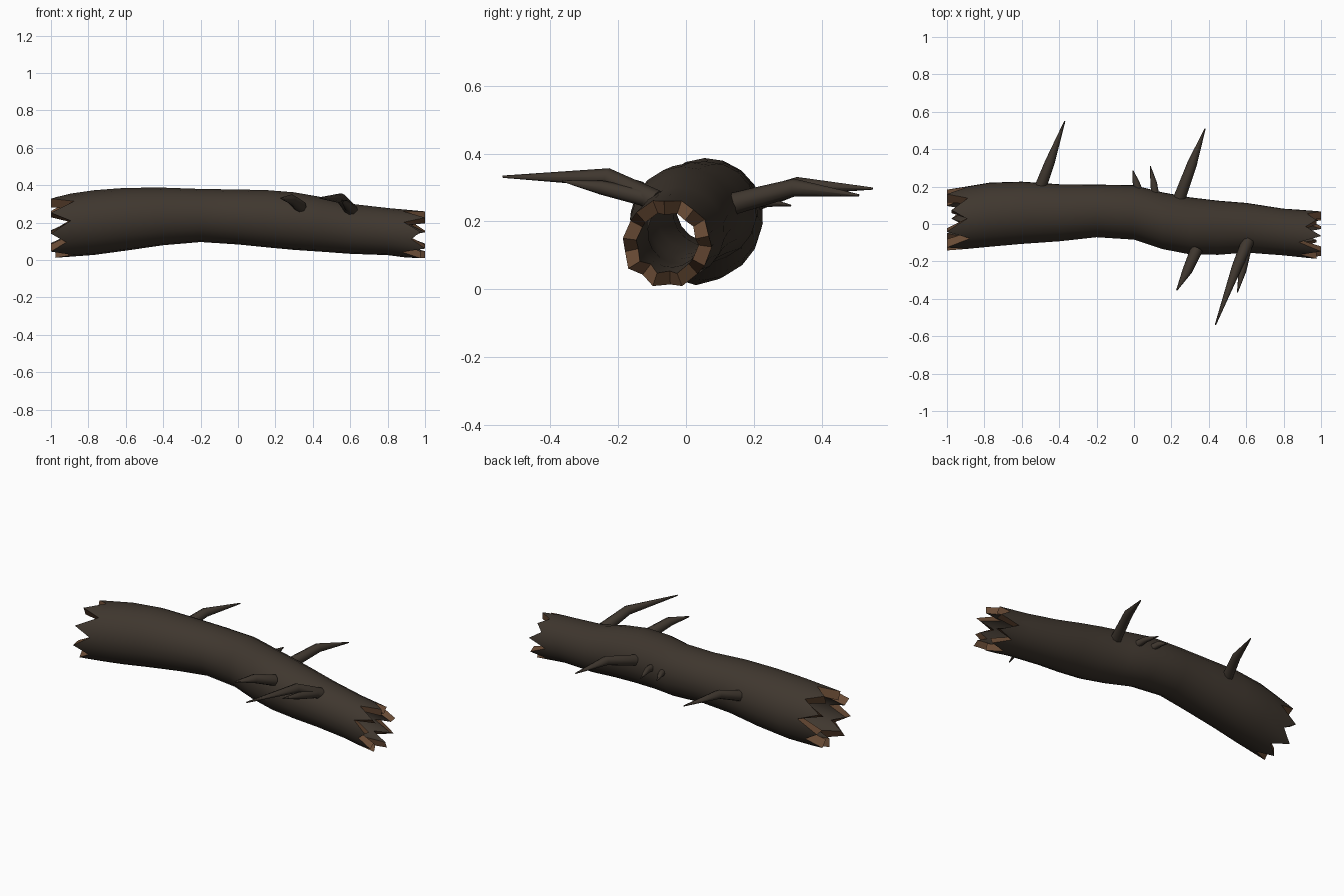
import bpy, bmesh, math, random
from mathutils import Vector

if "Cube" in bpy.data.objects:
    bpy.data.objects.remove(bpy.data.objects["Cube"])

random.seed(4)
SIDES = 18


def material(name, rgb):
    m = bpy.data.materials.new(name)
    m.diffuse_color = (*rgb, 1)
    m.use_nodes = True
    m.node_tree.nodes["Principled BSDF"].inputs["Base Color"].default_value = m.diffuse_color
    return m


bark = material("dark bark", (0.050, 0.038, 0.028))
wood = material("broken wood", (0.150, 0.075, 0.038))

# Trunk stations: x, centre y, centre z, radius
STATIONS = [(-1, .02, .175, .165), (-.77, .05, .2, .173), (-.6, .06, .218, .168),
            (-.4, .06, .233, .154), (-.2, .07, .238, .142), (0, .062, .23, .147),
            (.15, .018, .221, .153), (.3, -.01, .208, .154), (.45, -.02, .19, .146),
            (.6, -.02, .167, .134), (.8, -.043, .152, .126), (1, -.06, .13, .13)]


def section(x):
    for a, b in zip(STATIONS, STATIONS[1:]):
        if x <= b[0]:
            t = (x - a[0]) / (b[0] - a[0])
            return [p + (q - p) * t for p, q in zip(a[1:], b[1:])]


def finish(bm, name, mats, angle=40):
    bmesh.ops.recalc_face_normals(bm, faces=bm.faces)
    me = bpy.data.meshes.new(name)
    bm.to_mesh(me)
    bm.free()
    ob = bpy.data.objects.new(name, me)
    bpy.context.collection.objects.link(ob)
    for m in mats:
        me.materials.append(m)
    bpy.ops.object.select_all(action='DESELECT')
    ob.select_set(True)
    bpy.context.view_layer.objects.active = ob
    bpy.ops.object.shade_smooth_by_angle(angle=math.radians(angle))
    return ob


def jagged(sign, parity):
    """x of each side's end point: alternating tips and notches."""
    return [sign * (random.choice((1, 1, .975)) if i % 2 == parity
                    else random.uniform(.87, .93)) for i in range(SIDES)]


# Hollow trunk: outer and inner walls joined by splintered rims
xs = [jagged(-1, 0)] + [[s[0]] * SIDES for s in STATIONS[1:-1]] + [jagged(1, 1)]
bm = bmesh.new()
walls = []
for scale in (1, .69):
    wall = []
    for row in xs:
        ring = []
        for i, x in enumerate(row):
            cy, cz, r = section(x)
            a = math.radians(32 + 360 / SIDES * i)
            ring.append(bm.verts.new((x, cy + scale * r * math.cos(a),
                                      cz + scale * r * math.sin(a))))
        wall.append(ring)
    walls.append(wall)


def bridge(r1, r2, mat):
    for i in range(SIDES):
        j = (i + 1) % SIDES
        bm.faces.new((r1[i], r1[j], r2[j], r2[i])).material_index = mat


for wall in walls:
    for r1, r2 in zip(wall, wall[1:]):
        bridge(r1, r2, 0)
for end in (0, -1):
    bridge(walls[0][end], walls[1][end], 1)
finish(bm, "hollow_trunk", [bark, wood])


# Broken branches: bent tapering spikes
def branch(name, base, knee, tip, r, sides=8):
    pts = [Vector(p) for p in (base, knee, tip)]
    dirs = [pts[1] - pts[0], pts[2] - pts[0], pts[2] - pts[1]]
    b = bmesh.new()
    rings = []
    for p, d, rad in zip(pts, dirs, (r, r * .8, r * .1)):
        q = d.to_track_quat('Z', 'Y')
        rings.append([b.verts.new(p + q @ Vector((rad * math.cos(k * math.tau / sides),
                                                  rad * math.sin(k * math.tau / sides), 0)))
                      for k in range(sides)])
    for r1, r2 in zip(rings, rings[1:]):
        for k in range(sides):
            n = (k + 1) % sides
            b.faces.new((r1[k], r1[n], r2[n], r2[k]))
    b.faces.new(rings[0])
    b.faces.new(rings[-1])
    finish(b, name, [bark], 50)


branch("branch_back_left", (-.51, .17, .25), (-.45, .33, .305), (-.37, .55, .297), .033)
branch("branch_back_right", (.24, .13, .25), (.31, .32, .3), (.38, .51, .277), .033)
branch("twig_back_a", (.03, .165, .25), (.01, .225, .265), (-.005, .285, .25), .022)
branch("twig_back_b", (.115, .145, .25), (.105, .22, .26), (.087, .31, .247), .022)
branch("branch_front_left", (.335, -.135, .285), (.285, -.25, .325), (.228, -.355, .33), .033)
branch("branch_front_right", (.61, -.09, .26), (.55, -.23, .33), (.435, -.54, .332), .034)
branch("twig_front_right", (.605, -.12, .27), (.58, -.25, .3), (.553, -.365, .32), .026)
